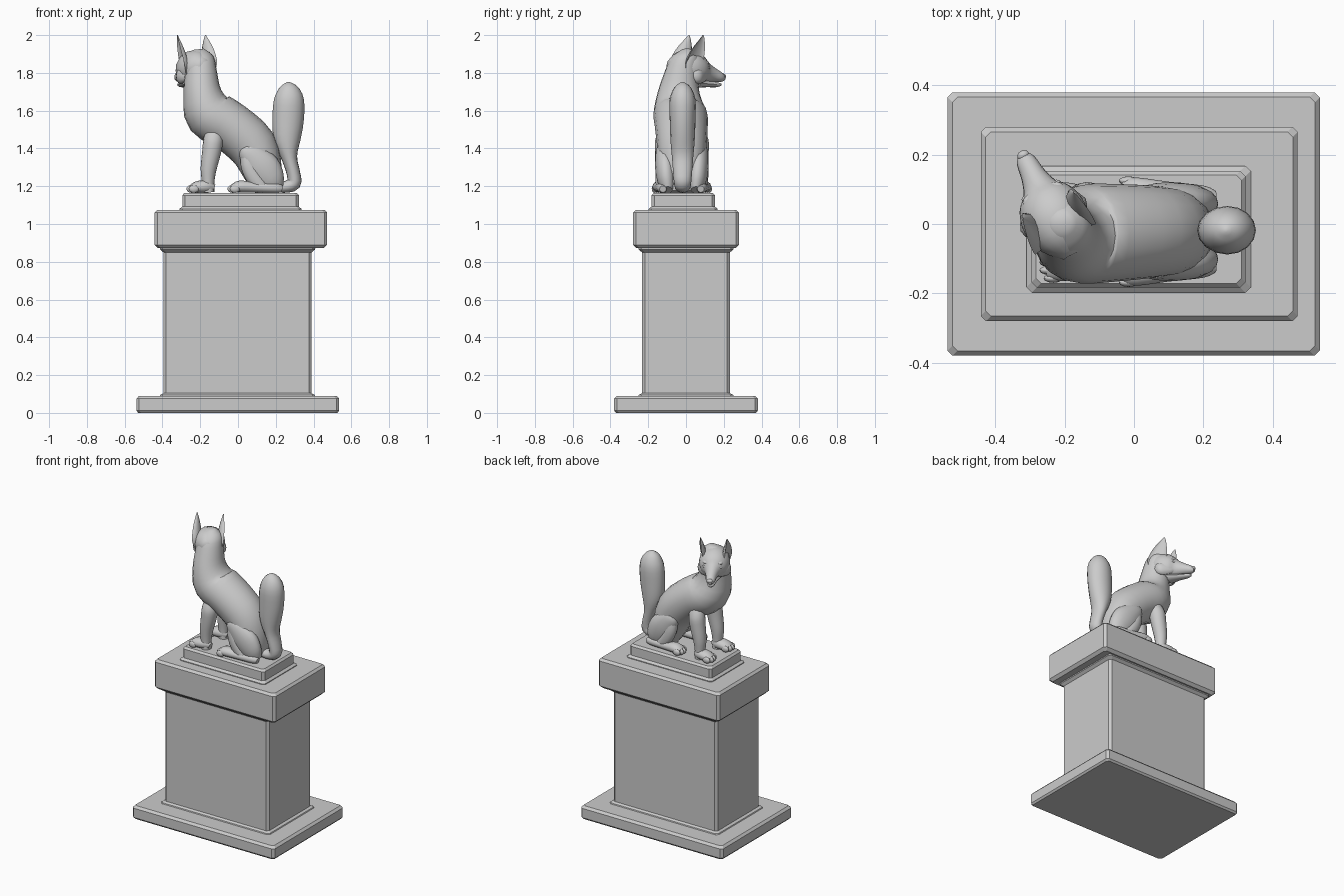
import bpy, bmesh, math
from mathutils import Vector, Matrix

YC = -0.022                                    # the animal's own centre line
F = Vector((-0.45, 0.893, 0))                  # direction the head looks
L = Vector((0.893, 0.45, 0))                   # sideways across the head
HEAD = Vector((-0.22, 0.0, 0))


def finish(name, bm, angle=None):
    bmesh.ops.recalc_face_normals(bm, faces=bm.faces)
    me = bpy.data.meshes.new(name)
    bm.to_mesh(me)
    bm.free()
    if angle:
        for p in me.polygons:
            p.use_smooth = True
        me.set_sharp_from_angle(angle=math.radians(angle))
    ob = bpy.data.objects.new(name, me)
    bpy.context.collection.objects.link(ob)
    return ob


def skin(bm, rings):
    loops = [[bm.verts.new(p) for p in r] for r in rings]
    n = len(loops[0])
    for a, b in zip(loops, loops[1:]):
        for i in range(n):
            j = (i + 1) % n
            bm.faces.new((a[i], a[j], b[j], b[i]))
    bm.faces.new(loops[0][::-1])
    bm.faces.new(loops[-1])


def slab(name, levels, c=0.015):
    """Stack of corner-cut rectangles: (x0, x1, y0, y1, z)."""
    bm = bmesh.new()
    skin(bm, [[(x0 + c, y0, z), (x1 - c, y0, z), (x1, y0 + c, z), (x1, y1 - c, z),
               (x1 - c, y1, z), (x0 + c, y1, z), (x0, y1 - c, z), (x0, y0 + c, z)]
              for x0, x1, y0, y1, z in levels])
    finish(name, bm)


def grown(rect, steps):
    x0, x1, y0, y1 = rect
    return [(x0 - g, x1 + g, y0 - g, y1 + g, z) for g, z in steps]


def spline(st, sub):
    out = []
    for i in range(len(st) - 1):
        p0, p1, p2, p3 = (st[max(i - 1, 0)], st[i], st[i + 1], st[min(i + 2, len(st) - 1)])
        for k in range(sub):
            t = k / sub
            out.append([0.5 * (2 * b + (c - a) * t + (2 * a - 5 * b + 4 * c - d) * t * t
                               + (3 * b - a - 3 * c + d) * t ** 3)
                        for a, b, c, d in zip(p0, p1, p2, p3)])
    out.append(list(st[-1]))
    return out


def loft(name, stations, u, n=16, sub=3, cup=0):
    """Smooth tube through (x, y, z, radius along u, radius across u)."""
    pts = spline(stations, sub)
    u = Vector(u).normalized()
    rings = []
    for i, (x, y, z, ru, rv) in enumerate(pts):
        a, b = pts[max(i - 1, 0)], pts[min(i + 1, len(pts) - 1)]
        v = (Vector(b[:3]) - Vector(a[:3])).cross(u).normalized()
        ring = []
        for k in range(n):
            t = 2 * math.pi * k / n
            s = math.sin(t)
            if s * cup > 0:                    # hollow one side of the tube
                s *= -0.4
            ring.append(Vector((x, y, z)) + u * max(ru, .002) * math.cos(t)
                        + v * max(rv, .002) * s)
        rings.append(ring)
    bm = bmesh.new()
    skin(bm, rings)
    return finish(name, bm, 45)


def blob(name, pos, size, turn=0):
    bm = bmesh.new()
    m = Matrix.Translation(pos) @ Matrix.Rotation(turn, 4, 'Z') @ Matrix.Diagonal((*size, 1))
    bmesh.ops.create_uvsphere(bm, u_segments=12, v_segments=8, radius=1, matrix=m)
    finish(name, bm, 45)


def on_head(s, z, side=0.0):
    p = HEAD + F * s + L * side
    return (p.x, p.y, z)


# Pedestal
slab("base_slab", grown((-.538, .536, -.38, .38),
     [(-.01, 0), (0, .012), (0, .075), (-.014, .09)]))
slab("column", grown((-.395, .39, -.233, .233),
     [(.02, .088), (.016, .096), (0, .104), (0, .85), (.018, .865), (.022, .89)]))
slab("cap_block", grown((-.442, .472, -.28, .28),
     [(-.018, .872), (0, .89), (0, 1.06), (-.014, 1.075)]))
slab("top_plinth", grown((-.295, .322, -.183, .153),
     [(.015, 1.07), (.015, 1.08), (0, 1.092), (0, 1.152), (-.012, 1.165)]))

# Torso and neck
loft("body", [(.16, YC, 1.165, .09, .06), (.135, YC, 1.26, .115, .10),
              (.08, YC, 1.405, .13, .13), (-.04, -.025, 1.515, .14, .132),
              (-.15, -.03, 1.585, .142, .135), (-.188, -.04, 1.69, .112, .102),
              (-.197, -.025, 1.80, .09, .086), (-.205, -.005, 1.88, .075, .075),
              (-.21, .005, 1.925, .025, .03)], (0, 1, 0), n=20)

# Upright tail
loft("tail", [(.17, -.018, 1.205, .03, .03), (.24, -.018, 1.195, .04, .03),
              (.295, -.018, 1.215, .045, .038), (.293, -.018, 1.27, .05, .036),
              (.272, -.018, 1.35, .056, .042), (.26, -.018, 1.44, .064, .07),
              (.265, -.018, 1.55, .068, .083), (.27, -.018, 1.66, .068, .079),
              (.267, -.018, 1.725, .042, .048), (.265, -.018, 1.752, .006, .006)],
     (0, 1, 0))

# Head and muzzle
head = [(-.10, 1.84, .03, .03), (-.05, 1.835, .078, .08), (.02, 1.825, .097, .096),
        (.08, 1.81, .083, .08), (.115, 1.802, .052, .056), (.16, 1.79, .036, .038),
        (.205, 1.776, .028, .026), (.228, 1.77, .012, .012)]
loft("head", [on_head(s, z) + (a, b) for s, z, a, b in head], L)
jaw = [(.06, 1.745, .05, .025), (.12, 1.742, .032, .018),
       (.18, 1.738, .022, .014), (.208, 1.738, .008, .006)]
loft("lower_jaw", [on_head(s, z) + (a, b) for s, z, a, b in jaw], L, n=12)
turn = math.atan2(L.y, L.x)
blob("nose", on_head(.222, 1.783), (.018, .014, .013), turn)

for s, tag in ((1, "right"), (-1, "left")):
    # Ears, eyes and cheeks
    axis = Matrix.Rotation(s * math.radians(15), 3, 'Z') @ F
    ear = [(0, 1.79, .07, .035, .02), (.008, 1.85, .082, .06, .034),
           (.03, 1.92, .087, .045, .027), (.05, 1.97, .086, .021, .014),
           (.06, 2.0, .084, .003, .003)]
    loft("ear_" + tag, [on_head(f, z, s * d) + (a, b) for f, z, d, a, b in ear],
         axis, n=12, cup=-s)
    blob("brow_" + tag, on_head(.088, 1.852, s * .04), (.026, .026, .014), turn)
    blob("eye_" + tag, on_head(.104, 1.828, s * .045), (.018, .014, .010), turn)
    loft("cheek_" + tag, [on_head(-.02, 1.78, s * .07) + (.01, .02),
                          on_head(.03, 1.785, s * .075) + (.03, .045),
                          on_head(.09, 1.79, s * .04) + (.025, .035),
                          on_head(.12, 1.79, s * .025) + (.01, .01)], L, n=12)

for s, tag in ((-1, "near"), (1, "far")):
    def y(d):
        return YC + s * d

    # Front leg and paw
    loft("front_leg_" + tag, [
        (-.12, y(.075), 1.52, .03, .04), (-.13, y(.09), 1.45, .05, .052),
        (-.14, y(.094), 1.38, .048, .05), (-.156, y(.095), 1.29, .041, .042),
        (-.158, y(.095), 1.22, .034, .033), (-.158, y(.095), 1.168, .034, .033)], (0, 1, 0))
    loft("front_paw_" + tag, [
        (-.125, y(.095), 1.19, .02, .02), (-.16, y(.096), 1.198, .04, .034),
        (-.215, y(.098), 1.195, .045, .032), (-.248, y(.1), 1.187, .038, .02)], (0, 1, 0), n=12)
    # Haunch, shin and hind foot
    loft("haunch_" + tag, [
        (.215, y(.075), 1.18, .025, .03), (.185, y(.082), 1.22, .045, .07),
        (.135, y(.088), 1.29, .053, .092), (.08, y(.094), 1.355, .047, .072),
        (.035, y(.098), 1.395, .034, .045), (.012, y(.098), 1.41, .008, .01)], (0, 1, 0))
    loft("shin_" + tag, [
        (.05, y(.1), 1.40, .025, .03), (.055, y(.104), 1.32, .034, .042),
        (.085, y(.108), 1.25, .032, .045), (.13, y(.11), 1.185, .026, .035)], (0, 1, 0), n=12)
    loft("hind_foot_" + tag, [
        (.235, y(.1), 1.185, .018, .018), (.20, y(.105), 1.19, .028, .026),
        (.10, y(.112), 1.193, .032, .027), (.01, y(.114), 1.198, .042, .032),
        (-.03, y(.114), 1.188, .038, .02)], (0, 1, 0), n=12)
    # Toes
    for k in range(4):
        o = (k - 1.5) * .023
        back = .012 if k in (0, 3) else 0
        blob(f"front_toe_{tag}_{k}", (-.245 + back, y(.1) + o, 1.186), (.028, .013, .021))
        blob(f"hind_toe_{tag}_{k}", (-.028 + back, y(.112) + o, 1.186), (.028, .013, .021))
